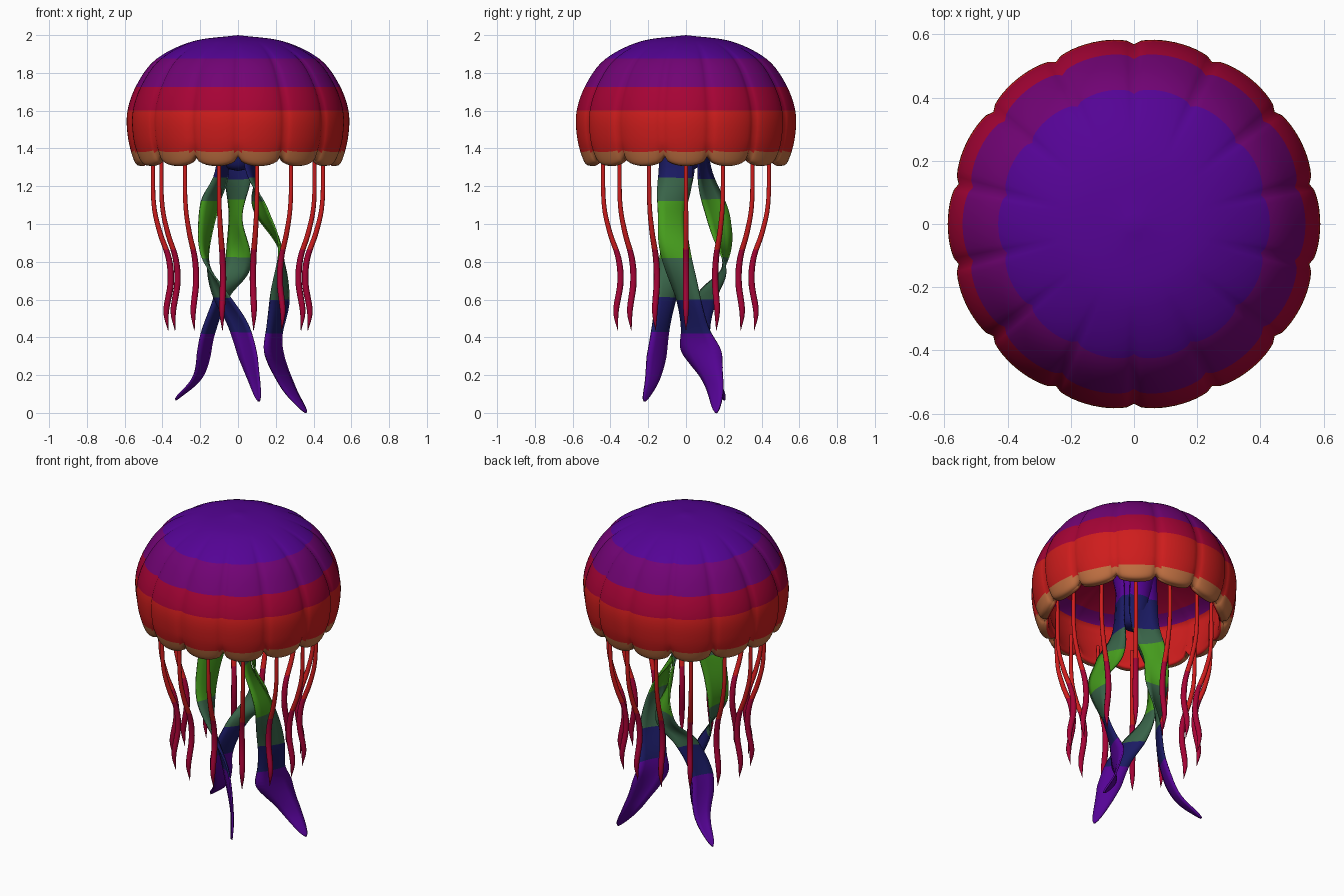
import bpy, bmesh, math
from mathutils import Vector

if "Cube" in bpy.data.objects:
    bpy.data.objects.remove(bpy.data.objects["Cube"])

COLOURS = {
    "violet": (0.09, 0.001, 0.30), "purple": (0.165, 0.001, 0.175),
    "crimson": (0.38, 0.001, 0.036), "red": (0.62, 0.012, 0.012),
    "orange": (0.54, 0.165, 0.055), "green": (0.06, 0.33, 0.012),
    "dark_green": (0.04, 0.125, 0.065), "navy": (0.011, 0.011, 0.13),
}
NAMES = list(COLOURS)
MATS = []
for n, c in COLOURS.items():
    m = bpy.data.materials.new(n)
    m.diffuse_color = (*c, 1)
    m.use_nodes = True
    m.node_tree.nodes["Principled BSDF"].inputs["Base Color"].default_value = m.diffuse_color
    MATS.append(m)


def spline(keys, steps):
    """Catmull-Rom through tuples of any length."""
    k = [Vector(p) for p in keys]
    k = [k[0] * 2 - k[1]] + k + [k[-1] * 2 - k[-2]]
    out = []
    for i in range(1, len(k) - 2):
        a, b, c, d = k[i - 1:i + 3]
        for s in range(steps):
            t = s / steps
            out.append(0.5 * (2 * b + (c - a) * t + (2 * a - 5 * b + 4 * c - d) * t * t
                              + (3 * b - a - 3 * c + d) * t ** 3))
    out.append(k[-2])
    return out


def grid_object(name, rows, closed, colour_rule):
    """Skin a list of vertex rows; colour_rule(row, centre) gives a colour name."""
    bm = bmesh.new()
    vs = [[bm.verts.new(p) for p in row] for row in rows]
    n = len(rows[0])
    for i in range(len(rows) - 1):
        for j in range(n if closed else n - 1):
            k = (j + 1) % n
            f = bm.faces.new((vs[i][j], vs[i + 1][j], vs[i + 1][k], vs[i][k]))
            f.smooth = True
            f.material_index = NAMES.index(colour_rule(i, f.calc_center_median()))
    bmesh.ops.remove_doubles(bm, verts=bm.verts, dist=1e-5)
    bmesh.ops.recalc_face_normals(bm, faces=bm.faces)
    me = bpy.data.meshes.new(name)
    bm.to_mesh(me)
    bm.free()
    for m in MATS:
        me.materials.append(m)
    ob = bpy.data.objects.new(name, me)
    bpy.context.collection.objects.link(ob)
    return ob


def band(z, limits, names):
    """Colour name of the height band that z falls in, from the top down."""
    return names[sum(z < h for h in limits)]


# Bell: fluted dome with a scalloped rim and hollow underside
LOBES, SEG, STEPS = 14, 168, 7
outer = [(0, 2.0), (0.24, 1.967), (0.43, 1.875), (0.532, 1.745),
         (0.585, 1.60), (0.583, 1.46), (0.55, 1.335), (0.518, 1.308)]
inner = [(0.488, 1.33), (0.53, 1.50), (0.51, 1.60), (0.27, 1.71), (0, 1.76)]
rim_row = (len(outer) - 1) * STEPS
rows = []
for i, (r, z) in enumerate(spline(outer + inner, STEPS)):
    r = max(r, 0)
    row = []
    for j in range(SEG):
        a = 2 * math.pi * j / SEG
        groove = 1 - abs(math.cos(LOBES / 2 * a)) ** 0.35
        if j % 12 == 6:
            groove = 0.85
        depth = 0.024 * min(1, max(0, (r - 0.25) / 0.2)) * (1 if i <= rim_row else 0.3)
        rim = max(0, 1 - (z - 1.308) / 0.12)
        rr = r - depth * groove
        row.append((rr * math.cos(a), rr * math.sin(a), z + 0.06 * rim * groove))
    rows.append(row)


def bell_colour(i, c):
    if i < rim_row + 3:
        return band(c.z, (1.882, 1.735, 1.605, 1.385),
                    ("violet", "purple", "crimson", "red", "orange"))
    return band(c.z, (1.625, 1.585), ("crimson", "purple", "red"))


grid_object("bell", rows, True, bell_colour)

# Mouth column under the bell, where the arms join
column = spline([(0.15, 1.74), (0.11, 1.55), (0.085, 1.38), (0.06, 1.30), (0, 1.28)], 4)
grid_object("mouth_column",
            [[(r * math.cos(t), r * math.sin(t), z)
              for t in (2 * math.pi * s / 24 for s in range(24))] for r, z in column],
            True, lambda i, c: band(c.z, (1.44,), ("violet", "navy")))

# Tentacles: one under the middle of each lobe, swaying in and out
path = spline([(0.45, 1.40, 0.010), (0.447, 1.12, 0.012), (0.415, 0.96, 0.014),
               (0.367, 0.82, 0.016), (0.356, 0.69, 0.017), (0.380, 0.54, 0.015),
               (0.370, 0.435, 0.001)], 6)
for k in range(LOBES):
    a = 2 * math.pi * k / LOBES
    rad, tan = Vector((math.cos(a), math.sin(a), 0)), Vector((-math.sin(a), math.cos(a), 0))
    rows = []
    for r, z, w in path:
        c = rad * r + Vector((0, 0, z))
        rows.append([c + (rad * math.cos(t) + tan * math.sin(t)) * w
                     for t in (2 * math.pi * s / 10 for s in range(10))])
    grid_object(f"tentacle_{k + 1}", rows, True,
                lambda i, c: "red" if c.z > 0.87 else "crimson")


# Oral arms: twisting ribbons that taper to a point
def arm_colour(i, c):
    return band(c.z, (1.46, 1.245, 1.12, 0.825, 0.605, 0.425),
                ("violet", "navy", "dark_green", "green", "dark_green", "navy", "violet"))


def arm(name, width, flare, keys):
    """Keys are height, centre x, centre y and ribbon direction in degrees."""
    tip = keys[-1][0]
    rows = []
    for z, x, y, ang in spline(keys, 10):
        w = width + 0.02 * min(1, max(0, (z - 1.0) / 0.4))
        w += flare * math.exp(-((z - 0.33) / 0.08) ** 2)
        w *= max(0.004, min(1, (z - tip) / 0.24)) ** 0.55
        wx, wy = w * math.cos(math.radians(ang)), w * math.sin(math.radians(ang))
        # slight cupping across the width
        rows.append([(x + wx * u - wy * 0.15 * (u * u - 0.4),
                      y + wy * u + wx * 0.15 * (u * u - 0.4), z)
                     for u in (-1, -0.5, 0, 0.5, 1)])
    mod = grid_object(name, rows, False, arm_colour).modifiers.new("thickness", "SOLIDIFY")
    mod.thickness = 0.01
    mod.offset = 0


arm("right_arm", 0.08, 0.035, [(1.7, .07, -.05, 58), (1.3, .08, -.055, 70), (1.08, .125, -.07, 115),
                               (.87, .225, -.06, 90), (.6, .225, .01, 52), (.35, .195, .07, 66),
                               (.15, .262, .145, 52), (0, .36, .16, 50)])
arm("left_arm", 0.07, 0, [(1.7, -.08, -.03, 78), (1.3, -.075, -.035, 68), (1.1, -.145, -.055, 50),
                          (.84, -.17, -.07, 75), (.63, -.09, -.10, 125), (.45, .01, -.13, 140),
                          (.2, .08, -.17, 130), (.06, .11, -.22, 130)])
arm("back_arm", 0.068, 0, [(1.7, 0, .08, 0), (1.3, 0, .09, -23), (1.03, -.018, .17, -62),
                           (.78, 0, .20, 0), (.62, -.08, .11, 55), (.42, -.155, .065, 60),
                           (.2, -.205, .13, 60), (.07, -.33, .205, 58)])
